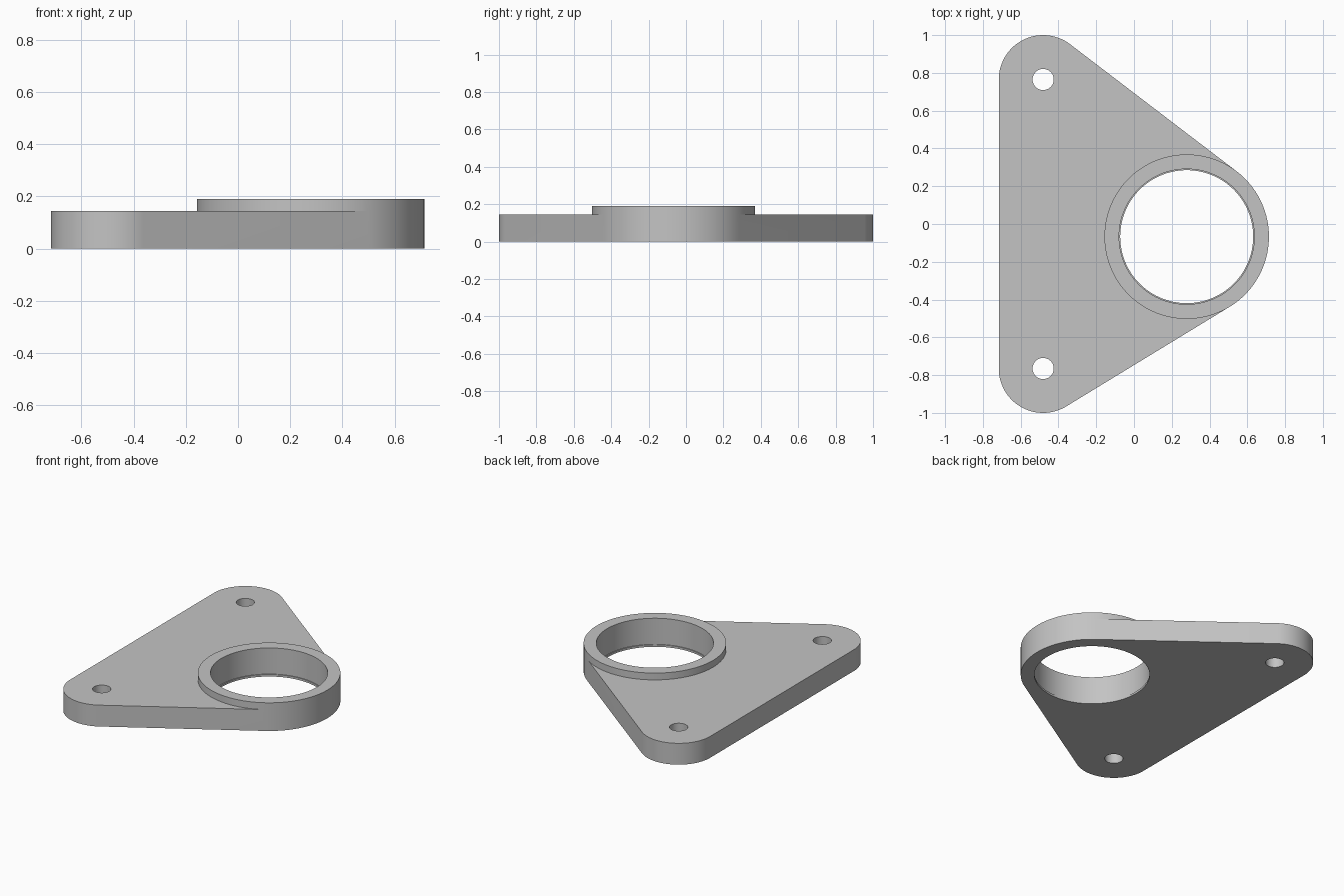
import bpy
import bmesh
from math import cos, sin, tau, radians
from mathutils.geometry import convex_hull_2d

cube = bpy.data.objects.get("Cube")
if cube:
    bpy.data.objects.remove(cube, do_unlink=True)

PLATE_TOP, COLLAR_TOP, LIP_TOP = 0.144, 0.19, 0.014
BORE = (0.279, -0.067)
COLLAR_R, BORE_R, LIP_R = 0.4355, 0.358, 0.352
BOLTS = [(-0.481, 0.765), (-0.481, -0.765)]
CORNER_R, BOLT_R = 0.235, 0.056

metal = bpy.data.materials.new("plain grey metal")
metal.use_nodes = True
metal.diffuse_color = (0.55, 0.55, 0.55, 1)
metal.node_tree.nodes["Principled BSDF"].inputs["Base Color"].default_value = metal.diffuse_color


def circle(centre, radius, count=120):
    return [(centre[0] + radius * cos(tau * i / count),
             centre[1] + radius * sin(tau * i / count)) for i in range(count)]


def prism(name, outline, bottom, top):
    bm = bmesh.new()
    face = bm.faces.new([bm.verts.new((x, y, bottom)) for x, y in outline])
    side = bmesh.ops.extrude_face_region(bm, geom=[face])["geom"]
    moved = [v for v in side if isinstance(v, bmesh.types.BMVert)]
    bmesh.ops.translate(bm, verts=moved, vec=(0, 0, top - bottom))
    bmesh.ops.recalc_face_normals(bm, faces=bm.faces)
    mesh = bpy.data.meshes.new(name)
    bm.to_mesh(mesh)
    bm.free()
    mesh.materials.append(metal)
    obj = bpy.data.objects.new(name, mesh)
    bpy.context.collection.objects.link(obj)
    return obj


def combine(target, tool, operation):
    bpy.context.view_layer.objects.active = target
    mod = target.modifiers.new(operation.lower(), "BOOLEAN")
    mod.operation, mod.solver, mod.object = operation, "EXACT", tool
    bpy.ops.object.modifier_apply(modifier=mod.name)
    bpy.data.objects.remove(tool, do_unlink=True)


# Plate: straight tangents wrapped around two corners and the collar
points = circle(BORE, COLLAR_R)
for bolt in BOLTS:
    points += circle(bolt, CORNER_R)
outline = [points[i] for i in convex_hull_2d(points)]
bracket = prism("flange_bracket", outline, 0, PLATE_TOP)

# Raised collar
combine(bracket, prism("collar", circle(BORE, COLLAR_R), 0, COLLAR_TOP), "UNION")

# Stepped bore with a thin lip at the bottom
combine(bracket, prism("bore_cutter", circle(BORE, BORE_R), LIP_TOP, 0.4), "DIFFERENCE")
combine(bracket, prism("lip_cutter", circle(BORE, LIP_R), -0.2, 0.3), "DIFFERENCE")

# Bolt holes
for bolt in BOLTS:
    combine(bracket, prism("bolt_cutter", circle(bolt, BOLT_R, 48), -0.2, 0.4), "DIFFERENCE")

bpy.ops.object.select_all(action="DESELECT")
bracket.select_set(True)
bpy.context.view_layer.objects.active = bracket
bpy.ops.object.shade_smooth_by_angle(angle=radians(30))
